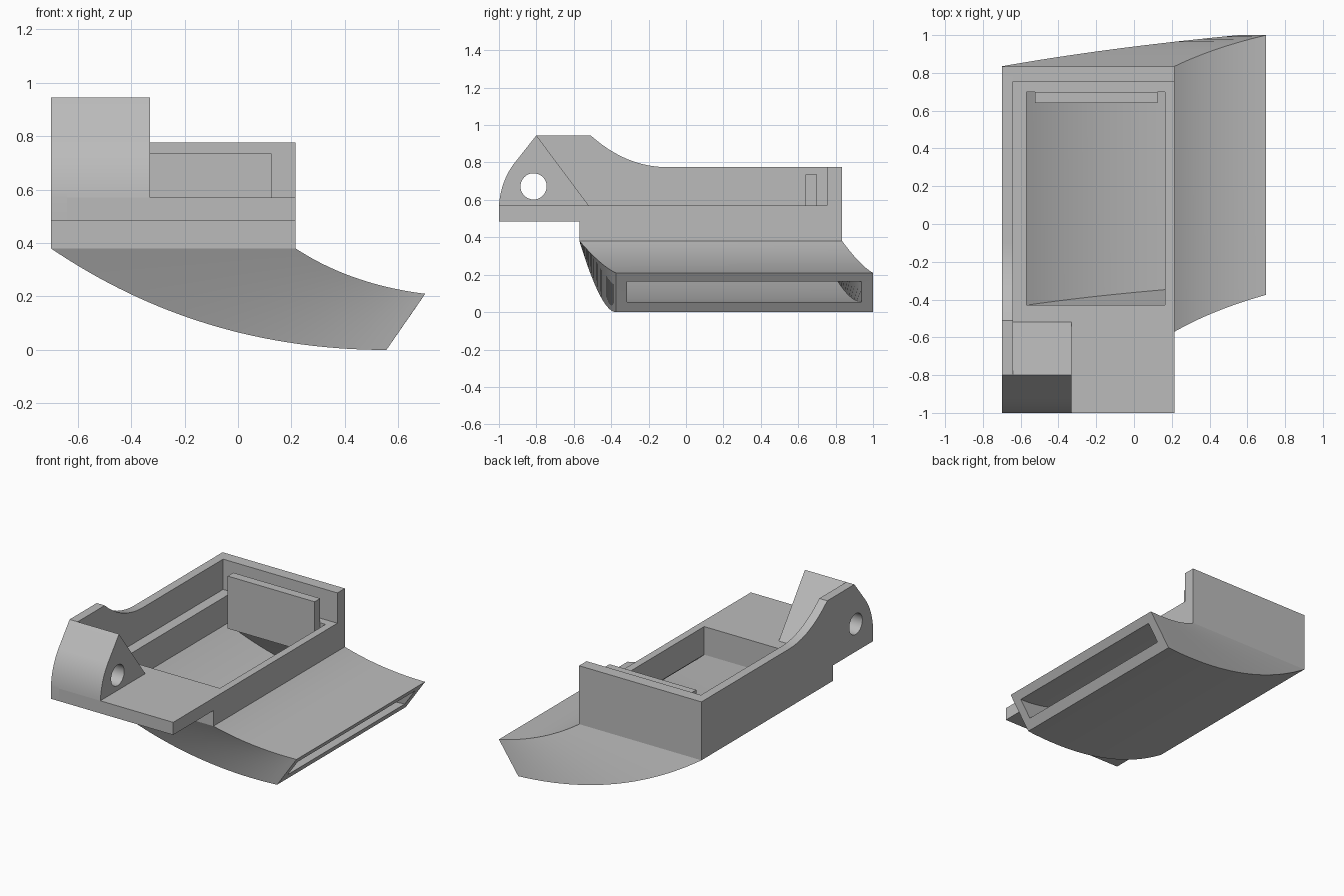
import bpy, bmesh
from mathutils import Vector

cube = bpy.data.objects.get("Cube")
if cube:
    bpy.data.objects.remove(cube, do_unlink=True)

grey = bpy.data.materials.new("plain grey")
grey.use_nodes = True
grey.diffuse_color = (0.5, 0.5, 0.5, 1)
grey.node_tree.nodes["Principled BSDF"].inputs["Base Color"].default_value = (0.5, 0.5, 0.5, 1)


def bezier(a, b, c, steps=16):
    a, b, c = Vector(a), Vector(b), Vector(c)
    return [a * (1 - t) ** 2 + b * 2 * t * (1 - t) + c * t * t
            for t in (i / steps for i in range(steps + 1))]


def finish(name, bm):
    bmesh.ops.recalc_face_normals(bm, faces=bm.faces)
    mesh = bpy.data.meshes.new(name)
    bm.to_mesh(mesh)
    bm.free()
    mesh.materials.append(grey)
    obj = bpy.data.objects.new(name, mesh)
    bpy.context.collection.objects.link(obj)
    return obj


def prism(name, profile, x0, x1):
    """Extrude a (y, z) outline along x."""
    bm = bmesh.new()
    face = bm.faces.new([bm.verts.new((x0, p[0], p[1])) for p in profile])
    moved = bmesh.ops.extrude_face_region(bm, geom=[face])["geom"]
    bmesh.ops.translate(bm, vec=(x1 - x0, 0, 0),
                        verts=[v for v in moved if isinstance(v, bmesh.types.BMVert)])
    return finish(name, bm)


def box(name, x0, x1, y0, y1, z0, z1):
    return prism(name, [(y0, z0), (y1, z0), (y1, z1), (y0, z1)], x0, x1)


def activate(obj):
    bpy.ops.object.select_all(action='DESELECT')
    obj.select_set(True)
    bpy.context.view_layer.objects.active = obj


def cut(obj, cutter):
    mod = obj.modifiers.new("cut", 'BOOLEAN')
    mod.operation, mod.solver, mod.object = 'DIFFERENCE', 'EXACT', cutter
    activate(obj)
    bpy.ops.object.modifier_apply(modifier=mod.name)


def smooth(obj):
    activate(obj)
    bpy.ops.object.shade_smooth_by_angle(angle=0.5)


# Main levels
LEFT, INNER, RIGHT = -0.7, -0.64, 0.215
BACK, STEP = 0.835, -0.57
BASE, LIP, DECK, RIM = 0.38, 0.485, 0.57, 0.775

# Deck with the stepped front lip and the open pocket
underside = [(STEP, LIP), (STEP, BASE), (BACK, BASE)]
deck = prism("deck", [(-1, DECK), (-1, LIP)] + underside + [(BACK, DECK)], INNER, RIGHT)
pocket = box("pocket_cutter", -0.57, 0.165, -0.43, 0.7, 0.2, 0.8)
cut(deck, pocket)

# Side wall, back wall and hinge bracket
nose = bezier((-1, DECK), (-0.99, 0.7), (-0.92, 0.793)) + [Vector((-0.8, 0.945))]
sweep = bezier((-0.51, 0.945), (-0.32, RIM), (-0.1, RIM))
wall = prism("side_wall", [(-1, LIP)] + nose + sweep + [(BACK, RIM)] + underside[::-1],
             LEFT, INNER)
box("back_wall", INNER, RIGHT, 0.755, BACK, DECK, RIM)
bracket = prism("hinge_bracket", nose + [(-0.52, DECK)], INNER, -0.33)

# Pin hole through wall and bracket
bpy.ops.mesh.primitive_cylinder_add(vertices=48, radius=0.07, depth=1,
                                    location=(-0.5, -0.815, 0.672), rotation=(0, 1.5708, 0))
pin = bpy.context.object
for part in (wall, bracket):
    cut(part, pin)
    smooth(part)
for cutter in (pocket, pin):
    bpy.data.objects.remove(cutter, do_unlink=True)

# Upright plate at the back of the pocket
box("upright_plate", -0.525, 0.125, 0.64, 0.7, BASE, 0.735)


def duct_rings(bm, low, high, front, back):
    """Four-cornered sections between a lower and an upper (x, z) curve."""
    rings = []
    pairs = list(zip(bezier(*low, 32), bezier(*high, 32)))
    for i, (a, b) in enumerate(pairs):
        t = i / (len(pairs) - 1)
        s = 1.2 * t - 0.2 * t * t
        y0 = front[0] + (front[1] - front[0]) * s
        y1 = back[0] + (back[1] - back[0]) * s
        rings.append([bm.verts.new(c) for c in
                      ((a.x, y0, a.y), (b.x, y0, b.y), (b.x, y1, b.y), (a.x, y1, a.y))])
    for r, q in zip(rings, rings[1:]):
        bridge(bm, r, q)
    return rings


def bridge(bm, r, q):
    for k in range(4):
        n = (k + 1) % 4
        bm.faces.new((r[k], r[n], q[n], q[k]))


# Curved hollow duct leading down to the slot outlet
bm = bmesh.new()
outer = duct_rings(bm, [(LEFT, BASE), (-0.14, 0), (0.555, 0)],
                   [(RIGHT, BASE), (0.42, 0.245), (0.7, 0.21)],
                   (STEP, -0.375), (BACK, 1.0))
inner = duct_rings(bm, [(-0.57, BASE), (-0.1, 0.055), (0.592, 0.055)],
                   [(0.165, BASE), (0.35, 0.2), (0.668, 0.163)],
                   (-0.43, -0.315), (0.7, 0.937))
for end in (0, -1):
    bridge(bm, outer[end], inner[end])
smooth(finish("curved_duct", bm))
